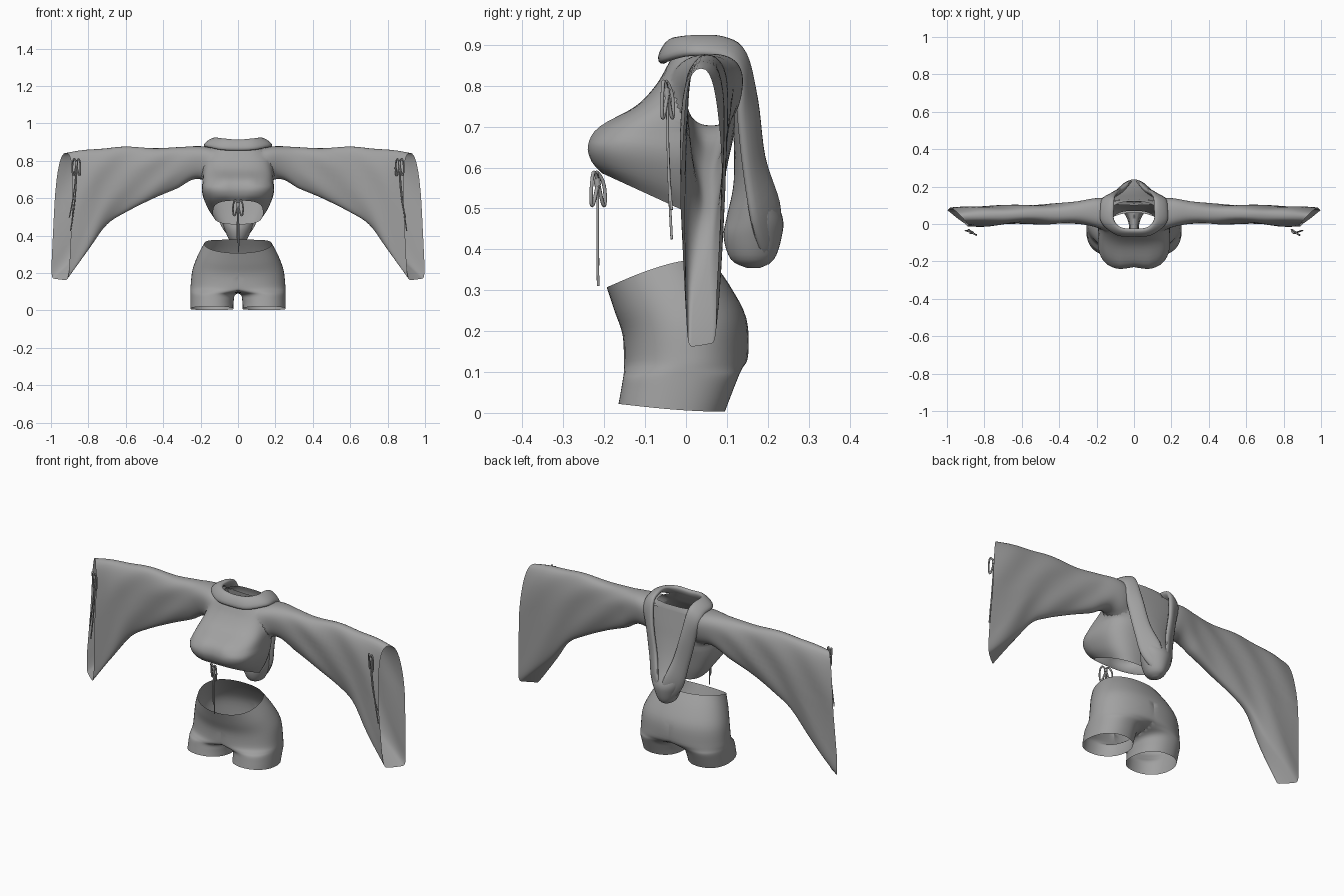
import bpy, bmesh, math
from mathutils import Vector

if "Cube" in bpy.data.objects:
    bpy.data.objects.remove(bpy.data.objects["Cube"])

grey = bpy.data.materials.new("grey_cloth")
grey.diffuse_color = (0.36, 0.36, 0.36, 1)
grey.use_nodes = True
grey.node_tree.nodes["Principled BSDF"].inputs["Base Color"].default_value = grey.diffuse_color
cap_mat = bpy.data.materials.new("cap_helper")


def densify(rows, k=4):
    """Catmull-Rom interpolation between section rows."""
    out = []
    for i in range(len(rows) - 1):
        p0, p1, p2 = rows[max(i - 1, 0)], rows[i], rows[i + 1]
        p3 = rows[min(i + 2, len(rows) - 1)]
        for j in range(k):
            t = j / k
            out.append([0.5 * (2 * b + (c - a) * t + (2 * a - 5 * b + 4 * c - d) * t * t
                               + (3 * b - a - 3 * c + d) * t ** 3)
                        for a, b, c, d in zip(p0, p1, p2, p3)])
    out.append(list(rows[-1]))
    return out


def circle(n, power, low_power=None):
    """Superellipse points as (cos, sin) pairs; the cos < 0 half may be squarer."""
    f = lambda v, p: math.copysign(abs(v) ** (2 / p), v) if abs(v) > 1e-9 else 0.0
    pts = []
    for i in range(n):
        c, s = math.cos(2 * math.pi * i / n), math.sin(2 * math.pi * i / n)
        p = low_power if low_power and c < 0 else power
        pts.append((f(c, p), f(s, p)))
    return pts


def loft(name, rings, caps=(False, False), closed=False):
    bm = bmesh.new()
    vr = [[bm.verts.new(p) for p in r] for r in rings]
    n = len(rings[0])
    for a, b in zip(vr, vr[1:] + vr[:1] if closed else vr[1:]):
        for i in range(n):
            bm.faces.new((a[i], a[(i + 1) % n], b[(i + 1) % n], b[i]))
    for ring, use in ((vr[0], caps[0]), (vr[-1], caps[1])):
        if use:
            c = bm.verts.new([sum(v.co[k] for v in ring) / n for k in range(3)])
            for i in range(n):
                bm.faces.new((ring[i], ring[(i + 1) % n], c)).material_index = 1
    bmesh.ops.recalc_face_normals(bm, faces=bm.faces)
    me = bpy.data.meshes.new(name)
    bm.to_mesh(me)
    bm.free()
    ob = bpy.data.objects.new(name, me)
    bpy.context.collection.objects.link(ob)
    me.materials.append(grey)
    return ob


def delete_faces(ob, rule):
    bm = bmesh.new()
    bm.from_mesh(ob.data)
    bmesh.ops.delete(bm, geom=[f for f in bm.faces if rule(f)], context='FACES')
    bm.to_mesh(ob.data)
    bm.free()


def select(ob):
    bpy.ops.object.select_all(action='DESELECT')
    ob.select_set(True)
    bpy.context.view_layer.objects.active = ob


def smooth(ob, angle=50):
    select(ob)
    bpy.ops.object.shade_smooth_by_angle(angle=math.radians(angle))


def body_ring(zf, zb, hw, yf, yb, power, n=48, cleft=0.0, arched=False):
    ring = []
    for c, s in circle(n, power):
        v = (s + 1) / 2
        y = yf + (yb - yf) * v
        if s < 0:
            y += cleft * math.exp(-(c * hw / 0.05) ** 2)
        ring.append((hw * c, y, zf + (zb - zf) * (math.sin(v * math.pi / 2) if arched else v)))
    return ring


# Cropped top body: front z, back z, half width, front y, back y, bust cleft
body = densify([
    (.587, .46, .133, -.207, .07, 0), (.615, .52, .166, -.236, .085, .012),
    (.655, .60, .191, -.245, .10, .016), (.70, .67, .192, -.217, .115, .012),
    (.75, .74, .186, -.125, .125, .002), (.80, .80, .172, -.075, .13, 0),
    (.845, .85, .15, -.048, .13, 0), (.88, .885, .12, -.03, .12, 0)])
top = loft("cropped_top", [body_ring(*r[:5], 3, cleft=r[5]) for r in body], (True, True))

# Wide sleeves: top x, top z, bottom x, bottom z, centre y, half depth, cuff slant, squareness
half = densify([
    (0, .80, 0, .745, .04, .04, 0, 2.5), (.13, .868, .14, .69, .05, .098, 0, 2.5),
    (.22, .88, .23, .705, .063, .085, 0, 2.5), (.32, .873, .32, .655, .06, .066, 0, 2.5),
    (.45, .867, .45, .60, .053, .06, 0, 2.5), (.6, .876, .6, .525, .052, .055, 0, 2.5),
    (.72, .865, .70, .46, .047, .058, 0, 2.8), (.83, .857, .80, .335, .042, .06, .02, 4),
    (.92, .842, .953, .165, .037, .054, .048, 9)], 5)


def sleeve_ring(xt, zt, xb, zb, yc, ry, slant, low, side):
    ring = []
    for c, s in circle(44, 2.5, low):
        u = (c + 1) / 2
        x = xb + (xt - xb) * u + slant * s
        fold = .004 * math.sin(22 * x + 9 * u) * min(1, max(0, x - .2) * 4) * abs(s)
        y = yc + ry * s * (1 - .28 * (1 - u)) + fold
        ring.append((side * x, y, zb + (zt - zb) * u + .006 * s * slant / .048 * (1 - u)))
    return ring


rings = [sleeve_ring(*r, -1) for r in reversed(half[1:])] + [sleeve_ring(*r, 1) for r in half]
sleeves = loft("sleeves", rings, (True, True))

# Join body and sleeves into one shell, then open the hem, neck and cuffs
for ob in (top, sleeves):
    ob.data.materials.append(cap_mat)
select(top)
mod = top.modifiers.new("join", 'BOOLEAN')
mod.operation, mod.object, mod.solver = 'UNION', sleeves, 'EXACT'
bpy.ops.object.modifier_apply(modifier="join")
bpy.data.objects.remove(sleeves)
delete_faces(top, lambda f: f.material_index == 1)
top.data.materials.pop(index=1)
bpy.data.materials.remove(cap_mat)

# Soften only the shoulder joint, leaving hem and cuffs crisp
group = top.vertex_groups.new(name="shoulder")
group.add([v.index for v in top.data.vertices
           if .09 < abs(v.co.x) < .3 and v.co.z > .67], 1, 'REPLACE')
mod = top.modifiers.new("soften", 'SMOOTH')
mod.factor, mod.iterations, mod.vertex_group = 0.5, 14, "shoulder"
smooth(top)

# Hanging hood pouch: z, half width, front y, back y
hood_rows = densify([
    (.354, .012, .15, .18), (.375, .045, .11, .215), (.43, .07, .092, .234),
    (.48, .085, .10, .236), (.55, .095, .115, .205), (.62, .105, .118, .18),
    (.70, .12, .115, .16), (.78, .14, .11, .145), (.86, .145, .10, .13)])
hood = loft("hood", [body_ring(z, z, w, a, b, 1.9, 32) for z, w, a, b in hood_rows], (True, False))
for p in hood.data.polygons:
    p.material_index = 0
smooth(hood)

# Folded collar that runs down the back as the hood rim: inner edge xyz, outer edge xyz
front = (0, -.03, .912, 0, -.062, .855)
tail = (0, .228, .46, 0, .195, .362)
rim = [(.07, -.022, .917, .095, -.054, .86), (.107, .02, .92, .174, .01, .877),
       (.108, .09, .917, .178, .09, .869), (.105, .14, .885, .172, .128, .82),
       (.088, .172, .77, .148, .13, .715), (.055, .19, .63, .118, .145, .575),
       (.02, .226, .52, .088, .165, .45)]
loop = [front] + rim + [tail] + [(-a, b, c, -d, e, f) for a, b, c, d, e, f in reversed(rim)]
path = densify([loop[-1]] + loop + loop[:2], 5)[5:-6]
mid = lambda r: (Vector(r[:3]) + Vector(r[3:])) / 2
bands = []
for i, row in enumerate(path):
    inner, outer = Vector(row[:3]), Vector(row[3:])
    along = mid(path[(i + 1) % len(path)]) - mid(path[i - 1])
    thick = along.cross(outer - inner).normalized() * .016
    bands.append([(inner + outer) / 2 + (outer - inner) / 2 * c + thick * s
                  for c, s in circle(16, 2.2)])
smooth(loft("collar_rim", bands, closed=True), 60)


def cord(name, pts, radius, cyclic=False):
    cu = bpy.data.curves.new(name, 'CURVE')
    cu.dimensions = '3D'
    sp = cu.splines.new('NURBS')
    sp.points.add(len(pts) - 1)
    for p, co in zip(sp.points, pts):
        p.co = (*co, 1)
    sp.use_cyclic_u, sp.use_endpoint_u, sp.order_u, sp.resolution_u = cyclic, True, 3, 6
    cu.bevel_depth, cu.bevel_resolution, cu.use_fill_caps = radius, 2, True
    cu.materials.append(grey)
    ob = bpy.data.objects.new(name, cu)
    bpy.context.collection.objects.link(ob)


def bow(name, x, y, z, side, size, drop, spread):
    """Two drooping loops, a knot and two hanging tails."""
    for k in (-1, 1):
        w = k * spread
        cord(name + "_loop", [(x, y, z), (x + w * .012, y - .01, z + .035 * size),
                              (x + w * .028, y - .016 * w, z), (x + w * .026, y - .018 * w, z - .06 * size),
                              (x + w * .012, y - .01 * w, z - .055 * size)], .0045, True)
        cord(name + "_tail", [(x, y, z), (x + k * .006, y - .002, z - drop * .4),
                              (x + k * .003 + side * .035, y + abs(side) * .01,
                               z - drop * (.9 + .1 * k))], .0033)
    cord(name + "_knot", [(x, y, z - .01), (x, y - .004, z), (x, y, z + .01)], .008)


bow("front_bow", 0, -.215, .565, 0, 1, .255, 1)
for s in (-1, 1):
    bow("cuff_bow", s * .864, -.045, .785, s, 1.1, .36, .8)

# Fitted shorts, one half mirrored: front z, back z, centre x, half width, front y, back y
short_rows = densify([
    (.307, .378, 0, .18, -.194, .06), (.25, .31, 0, .215, -.175, .108),
    (.19, .23, 0, .243, -.155, .148), (.125, .14, .015, .238, -.152, .152),
    (.1, .108, .09, .165, -.152, .137), (.085, .088, .132, .123, -.154, .128),
    (.055, .05, .139, .116, -.159, .113), (.022, .003, .14, .115, -.165, .095)])
legs = []
for zf, zb, cx, rx, yf, yb in short_rows:
    ring = body_ring(zf, zb, rx, yf, yb, 2.2, 56, arched=True)
    legs.append([(max(0.0, x + cx), y, z) for x, y, z in ring])
shorts = loft("shorts", legs)
delete_faces(shorts, lambda f: all(v.co.x < 1e-5 for v in f.verts))
mod = shorts.modifiers.new("mirror", 'MIRROR')
mod.use_clip = True
smooth(shorts, 60)
